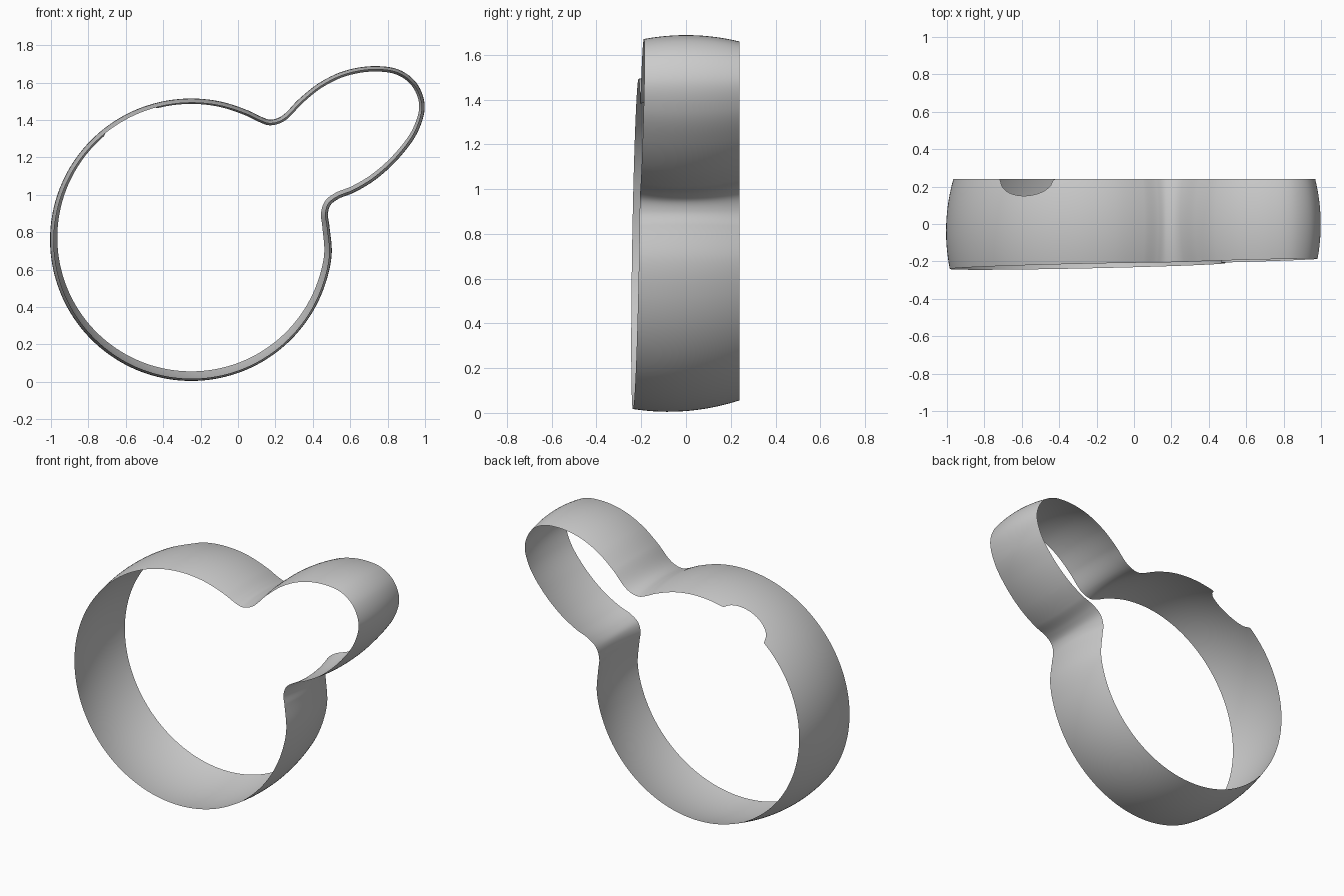
import bpy, bmesh, math
from mathutils import Vector

if "Cube" in bpy.data.objects:
    bpy.data.objects.remove(bpy.data.objects["Cube"])

# Outline in the xz plane: round body arc, then the small lobe, clockwise
CX, CZ, R = -0.25, 0.76, 0.755
body = [(CX + R * math.cos(math.radians(a)), CZ + R * math.sin(math.radians(a)))
        for a in range(354, 62, -12)]
lobe = [(0.13, 1.415), (0.17, 1.402), (0.225, 1.416), (0.327, 1.513), (0.434, 1.598),
        (0.568, 1.662), (0.73, 1.688), (0.865, 1.667), (0.955, 1.597), (0.998, 1.48),
        (0.965, 1.345), (0.87, 1.207), (0.74, 1.085), (0.62, 1.012), (0.535, 0.977),
        (0.495, 0.945), (0.481, 0.90), (0.488, 0.84)]
keys = [Vector(p) for p in body + lobe]


def spline(pts, steps):
    """Closed centripetal-like Catmull-Rom curve through the points."""
    out, n = [], len(pts)
    for i in range(n):
        a, b, c, d = (pts[(i + k) % n] for k in (-1, 0, 1, 2))
        h = (c - b).length
        m1 = ((b - a) / (b - a).length + (c - b) / h) * 0.5 * h
        m2 = ((c - b) / h + (d - c) / (d - c).length) * 0.5 * h
        for s in range(steps):
            t = s / steps
            out.append(b * (2*t**3 - 3*t**2 + 1) + m1 * (t**3 - 2*t**2 + t)
                       + c * (3*t**2 - 2*t**3) + m2 * (t**3 - t**2))
    return out


def front_edge(x, z):
    return -0.232 + 0.021 * x + 0.0167 * z


def back_edge(x, z):
    # rounded notch in the upper left of the back edge
    d = math.hypot(x + 0.585, z - 1.415) / 0.164
    return 0.24 - 0.09 * math.sqrt(max(0.0, 1 - d * d))


# Band: sweep the outline in depth, pulling it inward for the bulge
line = spline(keys, 14)
n, rows = len(line), 16
bm = bmesh.new()
grid = []
for i, p in enumerate(line):
    tan = (line[(i + 1) % n] - line[i - 1]).normalized()
    inward = Vector((tan.y, -tan.x))
    y0, y1 = front_edge(*p), back_edge(*p)
    crown = min(0.0, -0.08 + 0.053 * p.y)
    col = []
    for j in range(rows + 1):
        y = y0 + (y1 - y0) * j / rows
        q = p + inward * 0.5 * (y - crown) ** 2
        col.append(bm.verts.new((q.x, y, q.y)))
    grid.append(col)
for i in range(n):
    a, b = grid[i], grid[(i + 1) % n]
    for j in range(rows):
        bm.faces.new((a[j], a[j + 1], b[j + 1], b[j]))
bm.normal_update()
# Make the body surface face outward
f = max(bm.faces, key=lambda f: -f.calc_center_median().x)
if f.normal.x > 0:
    bmesh.ops.reverse_faces(bm, faces=bm.faces[:])

mesh = bpy.data.meshes.new("band")
bm.to_mesh(mesh)
bm.free()
band = bpy.data.objects.new("band", mesh)
bpy.context.collection.objects.link(band)
mesh.shade_smooth()
